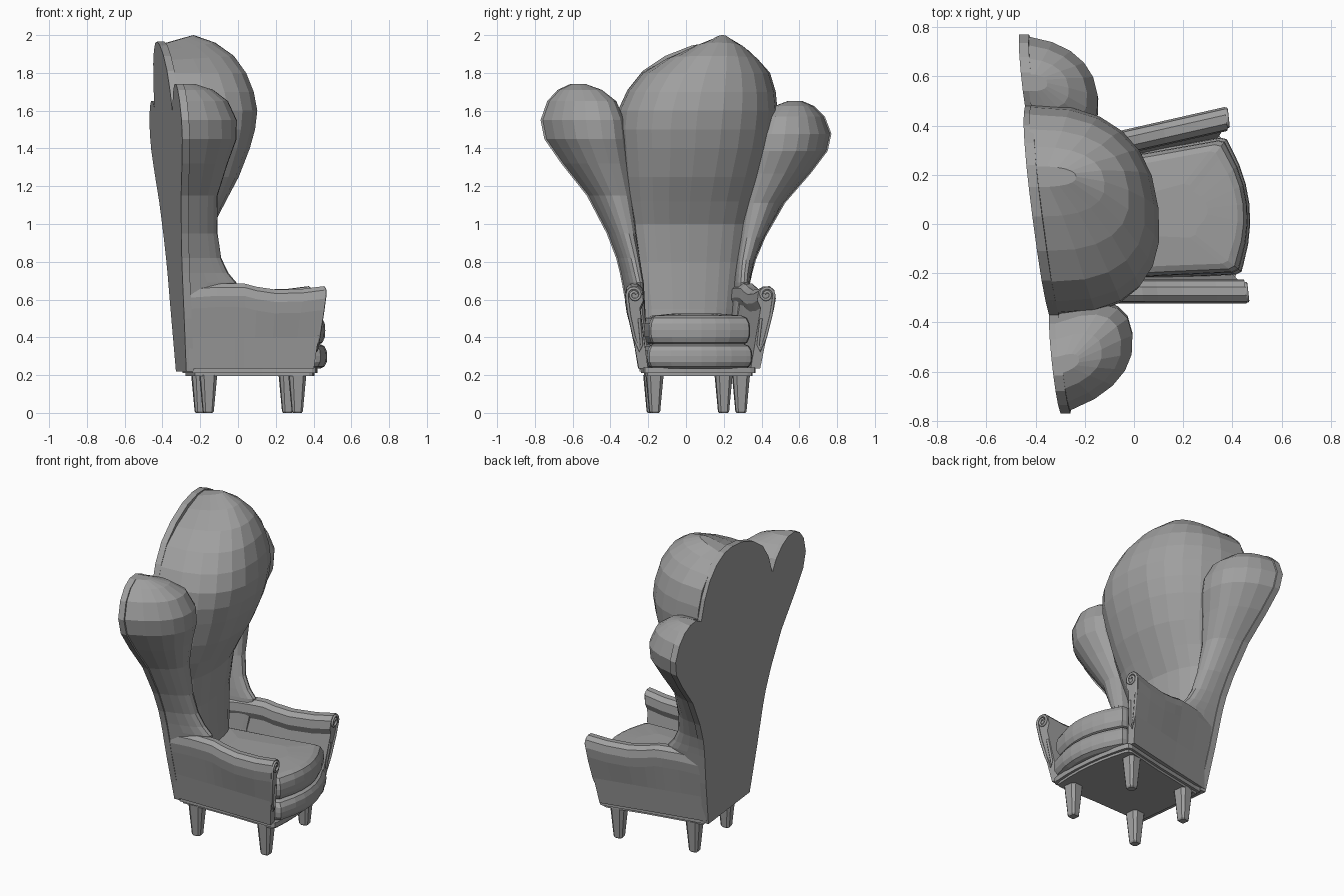
import bpy, bmesh, math
from mathutils import Matrix

default = bpy.data.objects.get("Cube")
if default:
    bpy.data.objects.remove(default, do_unlink=True)

grey = bpy.data.materials.new("plain_grey")
colour = (0.35, 0.35, 0.35, 1)
grey.use_nodes = True
grey.diffuse_color = colour
grey.node_tree.nodes["Principled BSDF"].inputs["Base Color"].default_value = colour

# The chair is turned slightly and its back leans and twists
SLOPE = 0.112
TURN = Matrix.Translation((0, 0.03, 0)) @ Matrix.Rotation(math.atan(SLOPE), 4, "Z")


def back_x(y, z):
    return -0.30 - 0.063 * (z - 0.2) - SLOPE * y


def finish(name, bm, turned=False):
    bmesh.ops.recalc_face_normals(bm, faces=bm.faces)
    mesh = bpy.data.meshes.new(name)
    bm.to_mesh(mesh)
    bm.free()
    mesh.materials.append(grey)
    obj = bpy.data.objects.new(name, mesh)
    if turned:
        obj.matrix_world = TURN
    bpy.context.collection.objects.link(obj)
    return obj


def loft(name, rings, turned=False):
    """Skin a list of closed rings and cap both ends."""
    bm = bmesh.new()
    loops = [[bm.verts.new(p) for p in ring] for ring in rings]
    for a, b in zip(loops, loops[1:]):
        for i in range(len(a)):
            j = (i + 1) % len(a)
            bm.faces.new((a[i], a[j], b[j], b[i]))
    bm.faces.new(loops[0])
    bm.faces.new(loops[-1])
    return finish(name, bm, turned)


def bolster_ring(z, y0, y1, depth, skew=0.0, steps=12):
    """Full, half-round section standing on the leaning back plane."""
    mid, half = (y0 + y1) / 2, (y1 - y0) / 2
    sag = 0.25 * max(z - 1.8, 0)
    ring = []
    for i in range(steps + 1):
        a = math.pi * i / steps
        s = max(math.sin(a), 0.0) ** 0.78
        c = math.copysign(abs(math.cos(a)) ** 0.85, math.cos(a))
        y = mid + half * c
        x = back_x(y, z) + 0.025 + (depth - 0.025) * s
        ring.append((x, y + skew * s, z - sag * (1 - s)))
    return ring


# Padded back with a ballooning top: height, right edge, left edge, depth
back_rows = [
    (0.24, -0.23, 0.24, 0.17), (0.55, -0.25, 0.28, 0.17), (0.8, -0.28, 0.31, 0.18),
    (1.0, -0.31, 0.34, 0.22), (1.12, -0.33, 0.37, 0.29), (1.25, -0.345, 0.41, 0.37),
    (1.4, -0.36, 0.455, 0.44), (1.5, -0.37, 0.475, 0.475), (1.6, -0.36, 0.485, 0.495),
    (1.7, -0.315, 0.475, 0.485), (1.8, -0.235, 0.445, 0.455), (1.89, -0.11, 0.385, 0.4),
    (1.96, 0.03, 0.315, 0.31), (2.0, 0.15, 0.235, 0.2)]
loft("padded_back", [bolster_ring(*row) for row in back_rows])

# Wings: height, inner edge, outer edge, depth
wing_rows = [
    (0.22, 0.2, 0.24, 0.2), (0.5, 0.235, 0.3, 0.24), (0.69, 0.25, 0.335, 0.29),
    (0.74, 0.255, 0.345, 0.25), (0.82, 0.265, 0.365, 0.215), (0.95, 0.285, 0.415, 0.2),
    (1.15, 0.31, 0.52, 0.205), (1.32, 0.34, 0.655, 0.26), (1.45, 0.36, 0.745, 0.31),
    (1.55, 0.37, 0.765, 0.315), (1.65, 0.405, 0.73, 0.275), (1.71, 0.47, 0.675, 0.2),
    (1.74, 0.54, 0.61, 0.11)]


def drop(z, side):
    return z - (0.085 * max(z - 0.7, 0) if side > 0 else 0)


for side, label in ((1, "left"), (-1, "right")):
    rings = []
    for z, inner, outer, depth in wing_rows:
        y0, y1 = sorted((side * inner, side * outer))
        skew = SLOPE * depth - side * 0.2 * (outer - inner)
        if side > 0:
            depth *= 0.94
        rings.append(bolster_ring(drop(z, side), y0, y1, depth, skew, 10))
    loft(label + "_wing", rings)

# Flat rear panel following the wing and back outline
head = [(-0.37, 1.58), (-0.31, 1.71), (-0.23, 1.81), (-0.11, 1.89), (0.03, 1.945),
        (0.15, 1.965), (0.24, 1.96), (0.33, 1.92), (0.4, 1.85), (0.45, 1.75), (0.48, 1.62)]
outline = [(-w[2] - 0.005, w[0]) for w in wing_rows]
outline += [(-w[1], w[0]) for w in wing_rows[:-4:-1]] + head
outline += [(w[1], drop(w[0], 1)) for w in wing_rows[-1:]]
outline += [(w[2] + 0.005, drop(w[0], 1)) for w in reversed(wing_rows)]
loft("rear_panel", [[(back_x(y, z) + off, y, z) for y, z in outline] for off in (0, 0.04)])


# Arms: distance forward and height of the top edge
arm_tops = [(-0.29, 0.68), (-0.15, 0.69), (-0.05, 0.69), (0.0, 0.688),
            (0.06, 0.672), (0.16, 0.657), (0.3, 0.66), (0.418, 0.675)]
roll = [(-0.03, 0.12), (-0.048, 0.08), (-0.042, 0.03), (-0.018, 0.006), (0.018, 0.004),
        (0.042, 0.025), (0.05, 0.07), (0.04, 0.13)]


def arm_section(u, top, side):
    centre = 0.305 + SLOPE * u
    foot = 0.257 + 0.1 * u
    pts = [(foot - 0.025, 0.235)] + [(centre + dv, top - dz) for dv, dz in roll]
    pts += [((foot + centre) / 2 + 0.03, 0.4), (foot + 0.025, 0.235)]
    lean = 0.13 * max(u, 0) / 0.418
    return [(u + lean * min(z - 0.62, 0), side * v, z) for v, z in pts]


def wire(name, points, radius):
    """Round cord along a path, in the chair's own frame."""
    curve = bpy.data.curves.new(name, "CURVE")
    curve.dimensions = "3D"
    curve.bevel_depth = radius
    curve.bevel_resolution = 1
    spline = curve.splines.new("POLY")
    spline.points.add(len(points) - 1)
    for p, co in zip(spline.points, points):
        p.co = (*co, 1)
    curve.materials.append(grey)
    obj = bpy.data.objects.new(name, curve)
    obj.matrix_world = TURN
    bpy.context.collection.objects.link(obj)


for side, label in ((1, "left"), (-1, "right")):
    loft(label + "_arm", [arm_section(u, top, side) for u, top in arm_tops], True)
    # Scroll trim on the arm front
    path = []
    for i in range(19):
        a = math.pi * (2.9 - 2.9 * i / 18)
        r = 0.012 + 0.028 * i / 18
        path.append((0.352 + r * math.cos(a), 0.625 + r * math.sin(a)))
    path += [(0.378, 0.52), (0.35, 0.4), (0.322, 0.33), (0.31, 0.36), (0.325, 0.5)]
    wire(label + "_arm_scroll",
         [(0.42 + 0.13 * min(z - 0.62, 0), side * v, z) for v, z in path], 0.008)


# Seat cushions
def plan(inset, back=-0.22, front=0.41, wide=0.27, narrow=0.235, bow=0.052, corner=0.035):
    front, back, wide, narrow = front - inset, back + inset, wide - inset, narrow - inset
    pts = [(back, -narrow), (0.1, -(wide + narrow) / 2), (front - corner, -wide)]
    pts += [(front - corner * 0.3, -wide + corner * 0.25)]
    for i in range(7):
        t = -1 + i / 3
        pts.append((front + bow * (1 - t * t), t * (wide - corner)))
    return pts + [(u, -v) for u, v in reversed(pts[:4])]


def cushion(name, low, high, grow, crown):
    rings = []
    for t, inset in ((0, 0.035), (0.08, 0.014), (0.27, 0.002), (0.5, 0),
                     (0.73, 0.003), (0.92, 0.016), (1, 0.04)):
        rings.append([(u, v, low + t * (high - low)) for u, v in plan(inset - grow)])
    rings.append([(u, v, high + crown) for u, v in plan(0.16)])
    loft(name, rings, True)


cushion("lower_cushion", 0.235, 0.365, 0.01, 0)
cushion("upper_cushion", 0.36, 0.515, 0, 0.012)


# Base frame and underside
def slab(name, low, high, inset):
    rings = [[(u, v, z) for u, v in plan(inset, -0.27, 0.39, 0.3, 0.24, 0.025, 0.03)]
             for z in (low, high)]
    loft(name, rings, True)


slab("base_frame", 0.21, 0.24, 0)
slab("base_underside", 0.195, 0.212, 0.015)

# Tapered legs with chamfered corners
for u, v, label in ((0.29, 0.23, "front"), (-0.18, 0.19, "back")):
    for side, hand in ((1, "left"), (-1, "right")):
        rings = []
        for z, h in ((0, 0.022), (0.008, 0.028), (0.2, 0.045)):
            c = h * 0.6
            octagon = [(h, c), (c, h), (-c, h), (-h, c), (-h, -c), (-c, -h), (c, -h), (h, -c)]
            rings.append([(u + a, side * v + b, z) for a, b in octagon])
        loft(f"{label}_{hand}_leg", rings, True)
